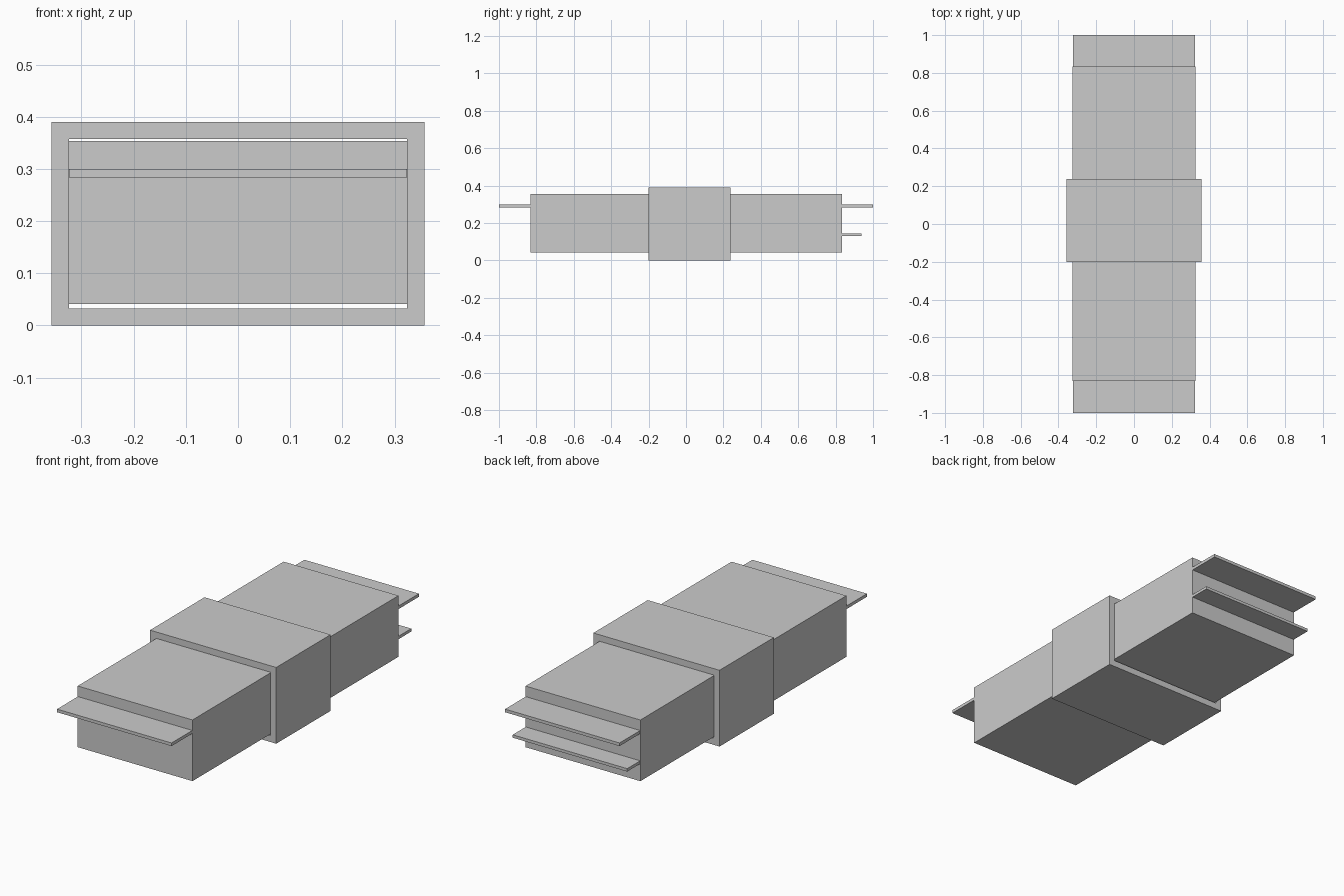
import bpy
import bmesh

if "Cube" in bpy.data.objects:
    bpy.data.objects.remove(bpy.data.objects["Cube"])


def box(name, x, y, z):
    """Box from (min, max) ranges along each axis."""
    bm = bmesh.new()
    bmesh.ops.create_cube(bm, size=1)
    for v in bm.verts:
        v.co = [r[0] if c < 0 else r[1] for c, r in zip(v.co, (x, y, z))]
    return finish(bm, name)


def finish(bm, name):
    bmesh.ops.recalc_face_normals(bm, faces=bm.faces)
    mesh = bpy.data.meshes.new(name)
    bm.to_mesh(mesh)
    bm.free()
    obj = bpy.data.objects.new(name, mesh)
    bpy.context.collection.objects.link(obj)
    return obj


def sleeve(name, outer, inner, y):
    """Rectangular tube along y; outer and inner are (half width, z min, z max)."""
    bm = bmesh.new()
    rings = []
    for hw, z0, z1 in (outer, inner):
        for yy in y:
            corners = ((-hw, z0), (hw, z0), (hw, z1), (-hw, z1))
            rings.append([bm.verts.new((cx, yy, cz)) for cx, cz in corners])
    out_f, out_b, in_f, in_b = rings
    for a, b in ((out_f, out_b), (out_b, in_b), (in_b, in_f), (in_f, out_f)):
        for i in range(4):
            j = (i + 1) % 4
            bm.faces.new((a[i], a[j], b[j], b[i]))
    return finish(bm, name)


# Main stack
box("stack", (-0.325, 0.325), (-0.832, 0.833), (0.041, 0.354))

# Open band wrapped around the middle, with a thin gap under the stack
sleeve("band", (0.357, 0.0, 0.39), (0.324, 0.033, 0.357), (-0.201, 0.239))

# Loose sheets sticking out of the ends
box("upper_sheet", (-0.324, 0.324), (-1.0, 1.0), (0.284, 0.300))
box("lower_sheet", (-0.324, 0.324), (-0.73, 0.938), (0.130, 0.145))
